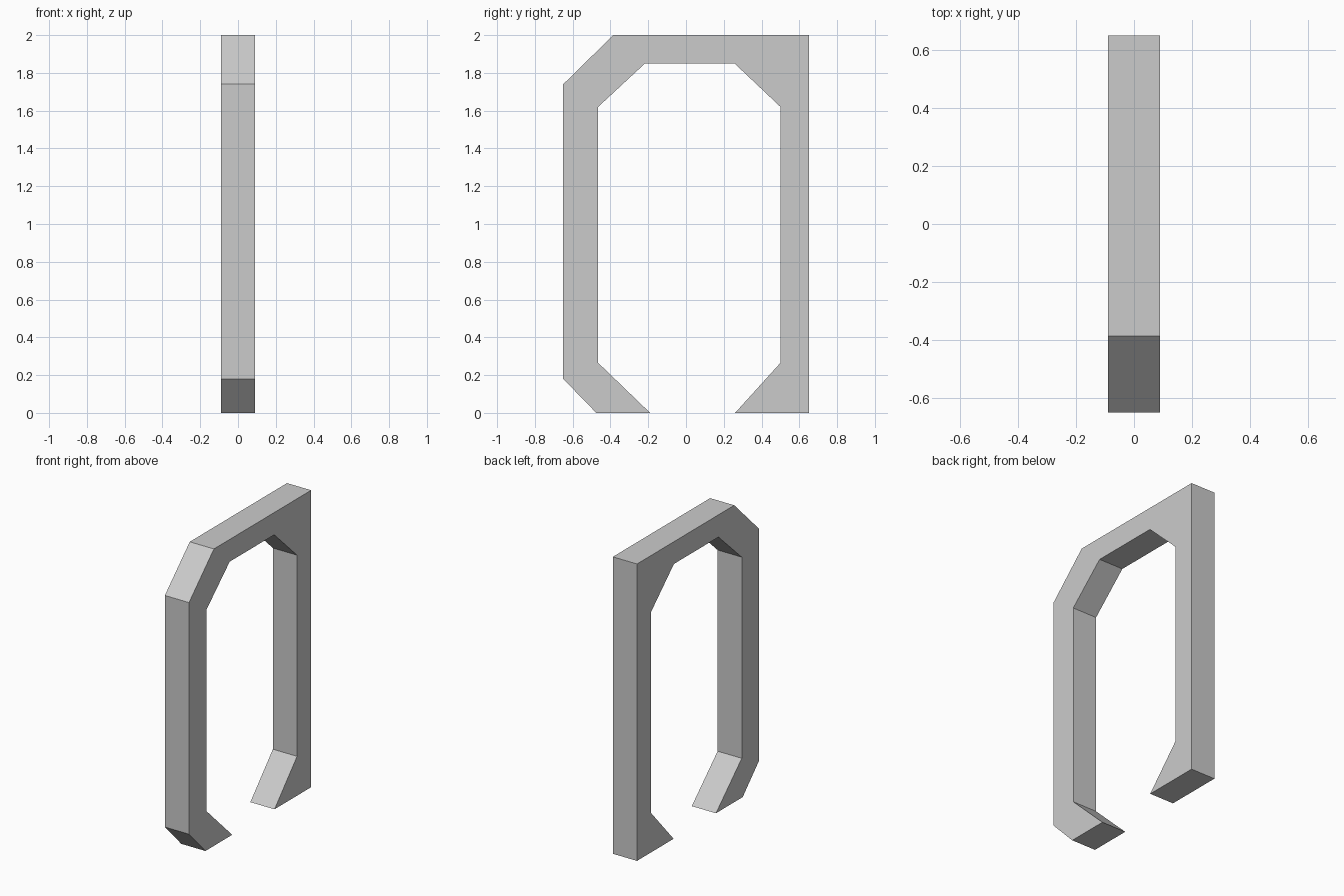
import bpy
import bmesh

cube = bpy.data.objects.get("Cube")
if cube:
    bpy.data.objects.remove(cube, do_unlink=True)

HALF_WIDTH = 0.09

# Plain grey material
grey = bpy.data.materials.new("plain_grey")
grey.use_nodes = True
colour = (0.6, 0.6, 0.6, 1.0)
grey.diffuse_color = colour
grey.node_tree.nodes["Principled BSDF"].inputs["Base Color"].default_value = colour

# Side outline (y, z) of the open loop: outer edge, then inner edge
outer = [(-0.475, 0), (-0.65, 0.18), (-0.65, 1.74), (-0.385, 2), (0.65, 2), (0.65, 0)]
inner = [(0.26, 0), (0.5, 0.265), (0.5, 1.62), (0.257, 1.85),
         (-0.217, 1.85), (-0.465, 1.62), (-0.465, 0.265), (-0.19, 0)]


def extrude_profile(name, points, half_width, material):
    """Make a flat-sided solid from a side outline, centred on x = 0."""
    bm = bmesh.new()
    face = bm.faces.new([bm.verts.new((-half_width, y, z)) for y, z in points])
    grown = bmesh.ops.extrude_face_region(bm, geom=[face])["geom"]
    moved = [v for v in grown if isinstance(v, bmesh.types.BMVert)]
    bmesh.ops.translate(bm, verts=moved, vec=(2 * half_width, 0, 0))
    bmesh.ops.recalc_face_normals(bm, faces=bm.faces)
    mesh = bpy.data.meshes.new(name)
    bm.to_mesh(mesh)
    bm.free()
    mesh.materials.append(material)
    obj = bpy.data.objects.new(name, mesh)
    bpy.context.collection.objects.link(obj)
    return obj


# Open bracket loop with a gap at the bottom
extrude_profile("bracket_loop", outer + inner, HALF_WIDTH, grey)
